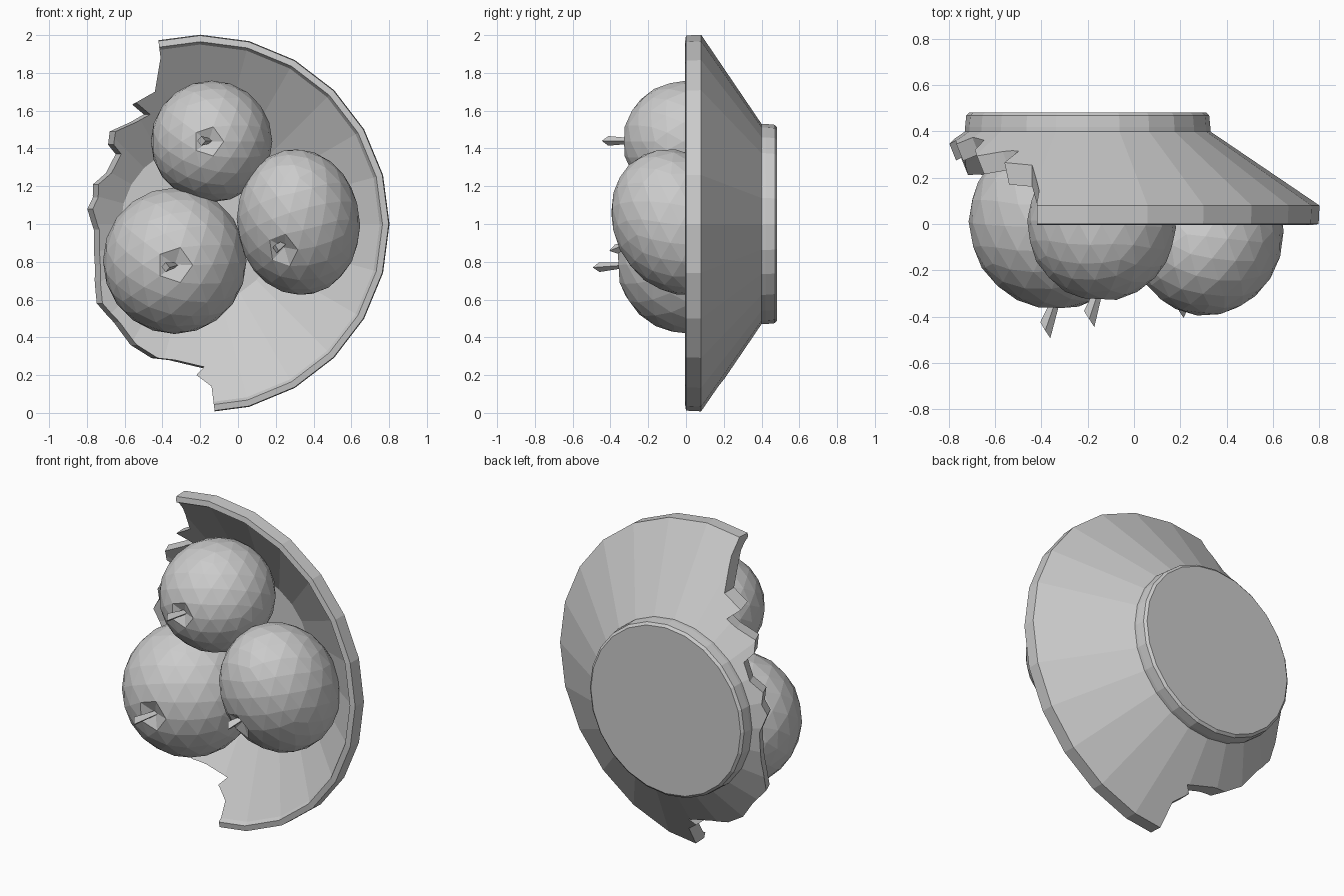
import bpy, bmesh, math
from mathutils import Vector, Matrix

if "Cube" in bpy.data.objects:
    bpy.data.objects.remove(bpy.data.objects["Cube"])


def make_object(name, bm):
    bmesh.ops.recalc_face_normals(bm, faces=bm.faces)
    mesh = bpy.data.meshes.new(name)
    bm.to_mesh(mesh)
    bm.free()
    obj = bpy.data.objects.new(name, mesh)
    bpy.context.collection.objects.link(obj)
    return obj


def lathe_y(name, profile, cx, cz, sides):
    """Revolve a (radius, y) profile, capped at both ends, about a y axis."""
    bm = bmesh.new()
    rings = []
    for r, y in profile:
        rings.append([bm.verts.new((cx + r * math.cos(2 * math.pi * i / sides), y,
                                    cz + r * math.sin(2 * math.pi * i / sides)))
                      for i in range(sides)])
    for a, b in zip(rings, rings[1:]):
        for i in range(sides):
            j = (i + 1) % sides
            bm.faces.new((a[i], a[j], b[j], b[i]))
    bm.faces.new(rings[0])
    bm.faces.new(rings[-1])
    return make_object(name, bm)


def apple(name, centre, axis, size):
    """Faceted ball with a shallow stem pit at the end of its axis."""
    bm = bmesh.new()
    bmesh.ops.create_icosphere(bm, subdivisions=3, radius=1)
    for v in bm.verts:
        if v.co.z > 0.985:
            v.co.z = 0.88
    rot = Vector(axis).to_track_quat('Z', 'Y').to_matrix().to_4x4()
    bm.transform(Matrix.Translation(centre) @ rot @ Matrix.Diagonal((*size, 1)))
    return make_object(name, bm)


def stem(name, base, tip):
    """Four-sided stem, widening to a slanted broken tip."""
    base, tip = Vector(base), Vector(tip)
    d = tip - base
    bm = bmesh.new()
    bmesh.ops.create_cone(bm, cap_ends=True, segments=4, radius1=0.014,
                          radius2=0.032, depth=d.length)
    for v in bm.verts:
        if v.co.z > 0:
            v.co.z += v.co.x * 0.8 - 0.02
        v.co.y *= 0.8
    rot = d.to_track_quat('Z', 'Y').to_matrix().to_4x4()
    bm.transform(Matrix.Translation((base + tip) / 2) @ rot)
    return make_object(name, bm)


# Tipped bowl: inner floor, inner wall, rim, outer wall, foot
bowl = lathe_y("bowl", [(0.42, 0.385), (0.95, 0.02), (0.965, -0.005), (0.998, 0.0),
                        (1.002, 0.08), (0.53, 0.40), (0.53, 0.42), (0.525, 0.47),
                        (0.51, 0.483)], -0.2, 1.0, 24)

# Jagged break down the left side, its broken faces leaning towards the front
edge = [(-0.42, 2.1), (-0.42, 1.96), (-0.41, 1.88), (-0.44, 1.70), (-0.50, 1.58),
        (-0.57, 1.54), (-0.68, 1.49), (-0.69, 1.42), (-0.65, 1.37), (-0.70, 1.27),
        (-0.77, 1.21), (-0.77, 1.14), (-0.80, 1.08), (-0.765, 0.97), (-0.76, 0.78),
        (-0.76, 0.70), (-0.75, 0.58), (-0.66, 0.48), (-0.57, 0.36), (-0.46, 0.29),
        (-0.37, 0.28), (-0.22, 0.20), (-0.14, 0.14), (-0.13, 0.06), (-0.11, -0.1),
        (-1.5, -0.1), (-1.5, 2.1)]
bm = bmesh.new()
loops = []
for y in (-0.3, 0.7):
    loop = []
    for x, z in edge:
        wall_y = 0.08 + max(0, 1 - math.hypot(x + 0.2, z - 1)) * 0.69
        lean = 0.4 if 0.2 < z < 1.6 and x > -1 else 0.0
        loop.append(bm.verts.new((x + lean * (wall_y - y), y, z)))
    loops.append(loop)
for i in range(len(edge)):
    j = (i + 1) % len(edge)
    bm.faces.new((loops[0][i], loops[0][j], loops[1][j], loops[1][i]))
for loop in loops:
    bm.faces.new(loop)
bmesh.ops.triangulate(bm, faces=bm.faces)
cutter = make_object("break_cutter", bm)
cutter.hide_render = True
mod = bowl.modifiers.new("break", 'BOOLEAN')
mod.operation = 'DIFFERENCE'
mod.solver = 'EXACT'
mod.object = cutter
bpy.context.view_layer.objects.active = bowl
bpy.ops.object.modifier_apply(modifier=mod.name)
bpy.data.objects.remove(cutter)

# Three apples and their stems
apple("apple_top", (-0.14, 0.0, 1.437), (-0.05, -1, 0), (0.322, 0.322, 0.335))
apple("apple_left", (-0.335, 0.01, 0.805), (0, -1, -0.06), (0.38, 0.388, 0.38))
apple("apple_right", (0.32, -0.05, 1.01), (-0.25, -0.85, -0.45), (0.325, 0.40, 0.335))
stem("stem_top", (-0.14, -0.25, 1.44), (-0.20, -0.43, 1.44))
stem("stem_left", (-0.32, -0.28, 0.785), (-0.39, -0.478, 0.77))
stem("stem_right", (0.26, -0.27, 0.91), (0.19, -0.385, 0.86))
